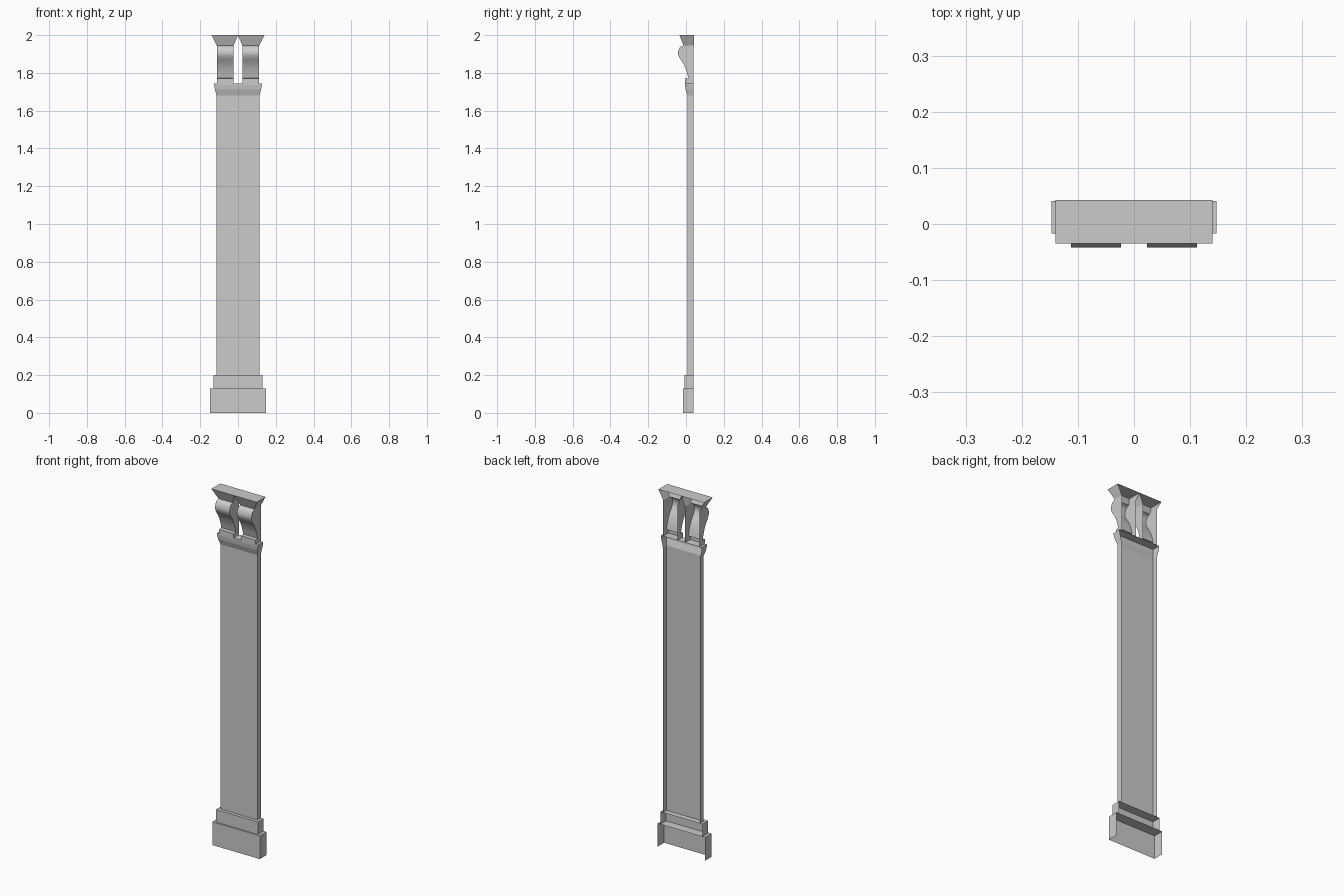
import bpy
import math
from mathutils import Vector

cube = bpy.data.objects.get("Cube")
if cube:
    bpy.data.objects.remove(cube, do_unlink=True)

BACK = 0.041
stone = bpy.data.materials.new("grey stone")
stone.use_nodes = True
grey = (0.6, 0.6, 0.6, 1)
stone.diffuse_color = grey
stone.node_tree.nodes["Principled BSDF"].inputs["Base Color"].default_value = grey


def make(name, verts, faces, smooth=False):
    mesh = bpy.data.meshes.new(name)
    mesh.from_pydata(verts, [], faces)
    mesh.materials.append(stone)
    obj = bpy.data.objects.new(name, mesh)
    bpy.context.collection.objects.link(obj)
    if smooth:
        bpy.ops.object.select_all(action='DESELECT')
        obj.select_set(True)
        bpy.context.view_layer.objects.active = obj
        bpy.ops.object.shade_smooth_by_angle(angle=math.radians(40))
    return obj


def shell(name, levels, lid=False):
    """Open-backed shell through levels of (left x, right x, front y, back y, z)."""
    verts, faces = [], []
    for x0, x1, front, back, z in levels:
        verts += [(x0, back, z), (x0, front, z), (x1, front, z), (x1, back, z)]
    for i in range(len(levels) - 1):
        for j in range(3):
            a = i * 4 + j
            faces.append((a, a + 1, a + 5, a + 4))
    if lid:
        n = len(verts) - 4
        faces.append((n, n + 1, n + 2, n + 3))
    return make(name, verts, faces)


def smooth_path(points, steps=4):
    """Catmull-Rom curve through the points."""
    p = [Vector(q) for q in points]
    p = [p[0] * 2 - p[1]] + p + [p[-1] * 2 - p[-2]]
    path = []
    for a, b, c, d in zip(p, p[1:], p[2:], p[3:]):
        for k in range(steps):
            t = k / steps
            path.append(0.5 * (2 * b + (c - a) * t + (2 * a - 5 * b + 4 * c - d) * t ** 2
                               + (3 * b - a - 3 * c + d) * t ** 3))
    return path + [p[-2]]


def symmetric(half, front, z):
    return (-half, half, front, BACK, z)


# Stepped base, shaft and flared collar
shell("plinth", [symmetric(0.147, -0.017, 0), symmetric(0.147, -0.017, 0.13)], lid=True)
shell("base_step", [symmetric(0.13, -0.009, 0.13), symmetric(0.13, -0.009, 0.2)], lid=True)
shell("shaft", [symmetric(0.114, 0.009, 0.2), symmetric(0.114, 0.009, 1.68)])
shell("collar", [symmetric(0.114, 0.009, 1.68), symmetric(0.122, -0.002, 1.712),
                 symmetric(0.126, -0.005, 1.735), symmetric(0.126, -0.005, 1.745)], lid=True)

# Scroll profile in (y, z), running down to a small foot
scroll = smooth_path([(-0.013, 1.945), (-0.032, 1.935), (-0.042, 1.91), (-0.037, 1.885),
                      (-0.013, 1.847), (0.003, 1.81), (0.013, 1.772)])
scroll += [Vector((-0.006, 1.77)), Vector((-0.006, 1.745))]

INNER, OUTER = 0.023, 0.112
for side, s in (("left", 1), ("right", -1)):
    # Scroll bracket: curved front with two flat cheeks
    verts, faces = [], []
    for y, z in scroll:
        verts += [(s * INNER, y, z), (s * OUTER, y, z)]
    n = len(scroll)
    for i in range(n - 1):
        a = 2 * i
        faces.append((a, a + 1, a + 3, a + 2)[::s])
    for j in (0, 1):
        x = s * (INNER, OUTER)[j]
        k = len(verts)
        verts += [(x, BACK, 1.745), (x, BACK, 1.945)]
        ring = [2 * i + j for i in range(n)] + [k, k + 1]
        faces.append(ring[::s if j == 0 else -s])
    make(side + "_scroll_bracket", verts, faces, smooth=True)

    # Flared capital block above the bracket
    low = sorted((s * INNER, s * OUTER))
    high = sorted((0, s * 0.14))
    shell(side + "_capital", [(*low, -0.013, BACK, 1.945), (*high, -0.035, 0.043, 2)], lid=True)
